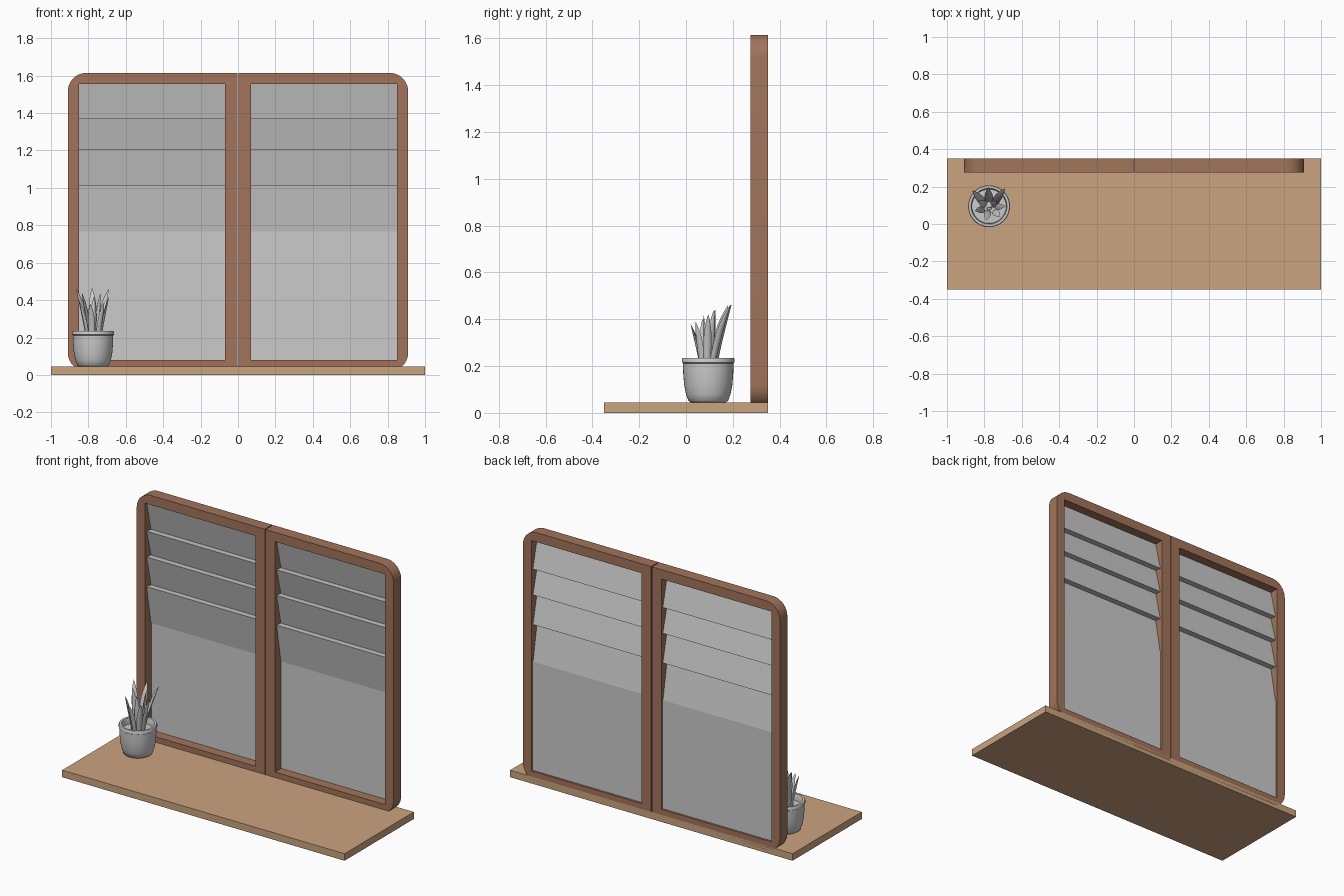
import bpy, bmesh, math
from mathutils import Vector

if "Cube" in bpy.data.objects:
    bpy.data.objects.remove(bpy.data.objects["Cube"])


def material(name, rgb):
    m = bpy.data.materials.new(name)
    m.diffuse_color = (*rgb, 1)
    m.use_nodes = True
    m.node_tree.nodes["Principled BSDF"].inputs["Base Color"].default_value = m.diffuse_color
    return m


def add_object(name, data, mat=None, mirror=False, smooth=None):
    ob = bpy.data.objects.new(name, data)
    bpy.context.collection.objects.link(ob)
    bpy.ops.object.select_all(action='DESELECT')
    ob.select_set(True)
    bpy.context.view_layer.objects.active = ob
    if ob.type == 'CURVE':
        bpy.ops.object.convert(target='MESH')
        ob = bpy.context.object
    if mat:
        ob.data.materials.clear()
        ob.data.materials.append(mat)
    if mirror:
        ob.modifiers.new("mirror", 'MIRROR').use_mirror_merge = False
    if smooth:
        bpy.ops.object.shade_smooth_by_angle(angle=math.radians(smooth))
    return ob


def mesh(name, verts, faces):
    me = bpy.data.meshes.new(name)
    me.from_pydata(verts, [], faces)
    bm = bmesh.new()
    bm.from_mesh(me)
    bmesh.ops.recalc_face_normals(bm, faces=bm.faces)
    bm.to_mesh(me)
    bm.free()
    return me


def grid_faces(rows, n):
    return [(r * n + i, r * n + (i + 1) % n, (r + 1) * n + (i + 1) % n, (r + 1) * n + i)
            for r in range(rows - 1) for i in range(n)]


sill_wood = material("sill_wood", (0.60, 0.37, 0.215))
frame_wood = material("frame_wood", (0.36, 0.175, 0.105))

# Window sill board
bpy.ops.mesh.primitive_cube_add(size=1, location=(0, 0, 0.0225))
board = bpy.context.object
board.name = "sill_board"
board.scale = (2, 0.7, 0.045)
board.data.materials.append(sill_wood)

# Window frame: one half with rounded outer corners and an opening, mirrored
X0, X1, Z0, Z1, R = 0.07, 0.85, 0.08, 1.555, 0.1


def arc(cx, cz, a0):
    return [(cx + R * math.cos(math.radians(a0 + t * 9)),
             cz + R * math.sin(math.radians(a0 + t * 9))) for t in range(11)]


outer = [(0.003, 0.02)] + arc(0.91 - R, 0.02 + R, -90) + arc(0.91 - R, 1.615 - R, 0) + [(0.003, 1.615)]
opening = [(X0, Z0), (X0, Z1), (X1, Z1), (X1, Z0)]
cu = bpy.data.curves.new("window_frame", 'CURVE')
cu.dimensions, cu.fill_mode, cu.extrude = '2D', 'BOTH', 0.0375
for pts in (outer, opening):
    sp = cu.splines.new('POLY')
    sp.points.add(len(pts) - 1)
    sp.use_cyclic_u = True
    for p, (x, z) in zip(sp.points, pts):
        p.co = (x, z, 0, 1)
frame = add_object("window_frame", cu, frame_wood, mirror=True, smooth=30)
frame.rotation_euler.x = math.pi / 2
frame.location.y = 0.3125

# Folded blind: each slat leans back towards its lower edge
levels = [Z1, 1.37, 1.205, 1.015, 0.77]
profile = []
for top, low in zip(levels, levels[1:]):
    profile += [(0.29, top), (0.334, low - 0.004)]


def sheet(name, prof):
    verts = [(x, y, z) for y, z in prof for x in (X0, X1)]
    faces = [(2 * i, 2 * i + 1, 2 * i + 3, 2 * i + 2) for i in range(len(prof) - 1)]
    return add_object(name, mesh(name, verts, faces), mirror=True)


sheet("folded_blind", profile)
sheet("glass_pane", [(0.337, 0.775), (0.337, Z0)])

# Plant pot: turned profile with lip and soil
CX, CY, N = -0.775, 0.095, 40
pot = [(0.001, 0.045), (0.075, 0.045), (0.085, 0.052), (0.095, 0.08), (0.103, 0.12), (0.107, 0.17),
       (0.108, 0.212), (0.112, 0.215), (0.112, 0.230), (0.109, 0.235), (0.096, 0.235),
       (0.093, 0.23), (0.091, 0.195), (0.001, 0.2)]
verts = [(CX + r * math.cos(math.tau * i / N), CY + r * math.sin(math.tau * i / N), z)
         for r, z in pot for i in range(N)]
add_object("plant_pot", mesh("plant_pot", verts, grid_faces(len(pot), N)), smooth=40)


# Succulent leaves: tapered, channelled blades bending outwards
def leaf(name, base, tip, width):
    a, c = Vector((*base, 0.19)), Vector(tip)
    b = Vector((a.x * 0.7 + c.x * 0.3, a.y * 0.7 + c.y * 0.3, a.z + (c.z - a.z) * 0.62))
    out = Vector((c.x - CX, c.y - CY, 0)).normalized()
    side = Vector((-out.y, out.x, 0))
    section = [(-1, 0), (-0.5, -0.05), (0, -0.15), (0.5, -0.05), (1, 0), (0.6, 0.45), (0, 0.65), (-0.6, 0.45)]
    vs, rows = [], 9
    for k in range(rows):
        t = k / (rows - 1)
        p = a * (1 - t) ** 2 + b * 2 * t * (1 - t) + c * t * t
        tangent = ((b - a) * (1 - t) + (c - b) * t).normalized()
        normal = side.cross(tangent)
        if normal.dot(out) < 0:
            normal = -normal
        w = width * max(0.02, (0.75 + 0.9 * t) * (1 - t ** 2.2))
        vs += [p + side * u * w + normal * v * w for u, v in section]
    fs = grid_faces(rows, 8) + [tuple(range(8)), tuple(range((rows - 1) * 8, rows * 8))]
    add_object(name, mesh(name, vs, fs), smooth=50)


leaves = [((-0.80, 0.11), (-0.865, 0.18, 0.46), 0.021), ((-0.775, 0.12), (-0.78, 0.195, 0.465), 0.023),
          ((-0.75, 0.11), (-0.69, 0.19, 0.462), 0.021), ((-0.79, 0.10), (-0.835, 0.125, 0.44), 0.019),
          ((-0.76, 0.10), (-0.735, 0.12, 0.44), 0.019), ((-0.80, 0.08), (-0.85, 0.07, 0.40), 0.019),
          ((-0.78, 0.07), (-0.79, 0.02, 0.38), 0.019), ((-0.75, 0.07), (-0.715, 0.04, 0.39), 0.019),
          ((-0.74, 0.09), (-0.69, 0.095, 0.42), 0.018), ((-0.775, 0.09), (-0.77, 0.075, 0.42), 0.017)]
for i, spec in enumerate(leaves):
    leaf(f"leaf_{i + 1}", *spec)
